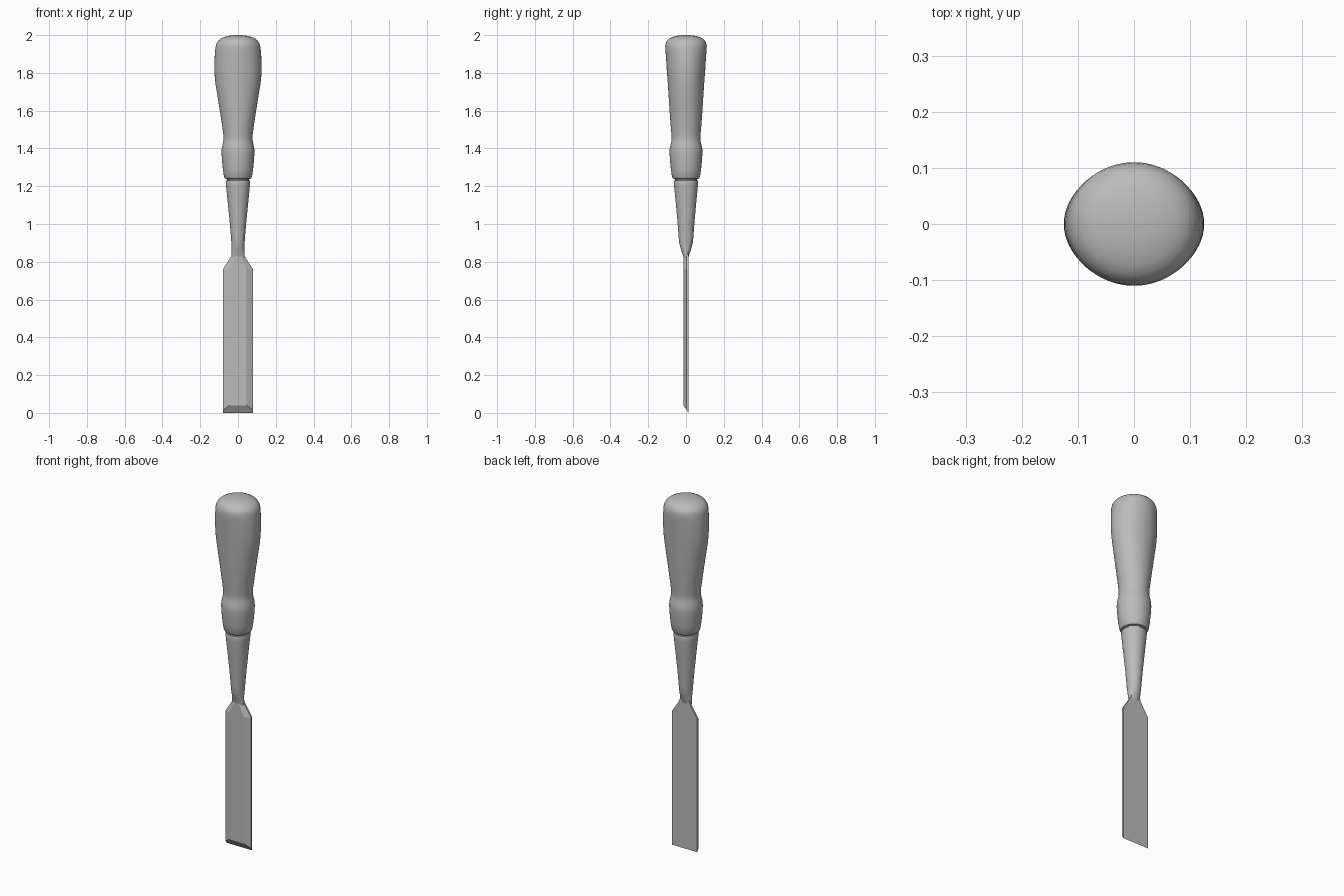
import bpy, bmesh, math

steel = bpy.data.materials.new("plain grey")
steel.diffuse_color = (0.5, 0.5, 0.5, 1)


def make(name, rings, angle=35):
    """Loft closed rings of points, listed from bottom to top, with capped ends."""
    bm = bmesh.new()
    loops = [[bm.verts.new(p) for p in r] for r in rings]
    n = len(loops[0])
    for a, b in zip(loops, loops[1:]):
        for i in range(n):
            j = (i + 1) % n
            bm.faces.new((a[i], a[j], b[j], b[i]))
    bm.faces.new(loops[0][::-1])
    bm.faces.new(loops[-1])
    bmesh.ops.recalc_face_normals(bm, faces=bm.faces)
    me = bpy.data.meshes.new(name)
    bm.to_mesh(me)
    bm.free()
    me.materials.append(steel)
    ob = bpy.data.objects.new(name, me)
    bpy.context.collection.objects.link(ob)
    bpy.ops.object.select_all(action='DESELECT')
    bpy.context.view_layer.objects.active = ob
    ob.select_set(True)
    bpy.ops.object.shade_smooth_by_angle(angle=math.radians(angle))
    return ob


def ellipse(z, rx, ry, n=64):
    return [(rx * math.cos(2 * math.pi * i / n), ry * math.sin(2 * math.pi * i / n), z)
            for i in range(n)]


# wooden handle: oval grip, swelling collar and domed end
handle = [(1.238, .060, .060), (1.24, .068, .068), (1.25, .074, .074),
          (1.29, .080, .080), (1.33, .084, .084), (1.36, .086, .086),
          (1.38, .087, .087), (1.40, .086, .086), (1.42, .082, .082),
          (1.435, .079, .078), (1.45, .077, .076), (1.475, .078, .077),
          (1.52, .084, .081), (1.60, .096, .087), (1.68, .109, .092),
          (1.74, .119, .096), (1.78, .123, .099), (1.82, .125, .102),
          (1.87, .124, .105), (1.91, .122, .108), (1.94, .118, .110),
          (1.955, .114, .108), (1.97, .105, .101), (1.981, .092, .090),
          (1.989, .076, .075), (1.995, .055, .054), (1.999, .030, .030),
          (2.0, .010, .010)]
make("handle", [ellipse(*p) for p in handle])

# narrow neck between handle and socket
make("handle_tenon", [ellipse(1.20, .057, .057), ellipse(1.245, .057, .057)])

# conical steel socket flattening into the blade
socket = [(.80, .028, .011), (.825, .035, .0135), (.84, .035, .018), (.86, .034, .025),
          (.88, .034, .031), (.90, .035, .036), (.93, .037, .039),
          (1.0, .043, .044), (1.1, .053, .053), (1.2, .063, .063),
          (1.222, .065, .065), (1.23, .063, .063), (1.232, .056, .056)]
make("socket", [ellipse(*p) for p in socket])

# blade: flat back, bevelled long edges, sloping shoulders, ground tip
T = .0135


def section(z, w, f, e, tip=False):
    pts = [(-f, -T), (f, -T), (w, e), (w, T), (-w, T), (-w, e)]
    return [(x, y, z + (.04 * (T - y) / (2 * T) if tip else 0)) for x, y in pts]


make("blade", [section(0, .08, .046, .003, True),
               section(.76, .08, .046, .003),
               section(.83, .035, .015, .003),
               section(.85, .028, .012, .003)], 10)
